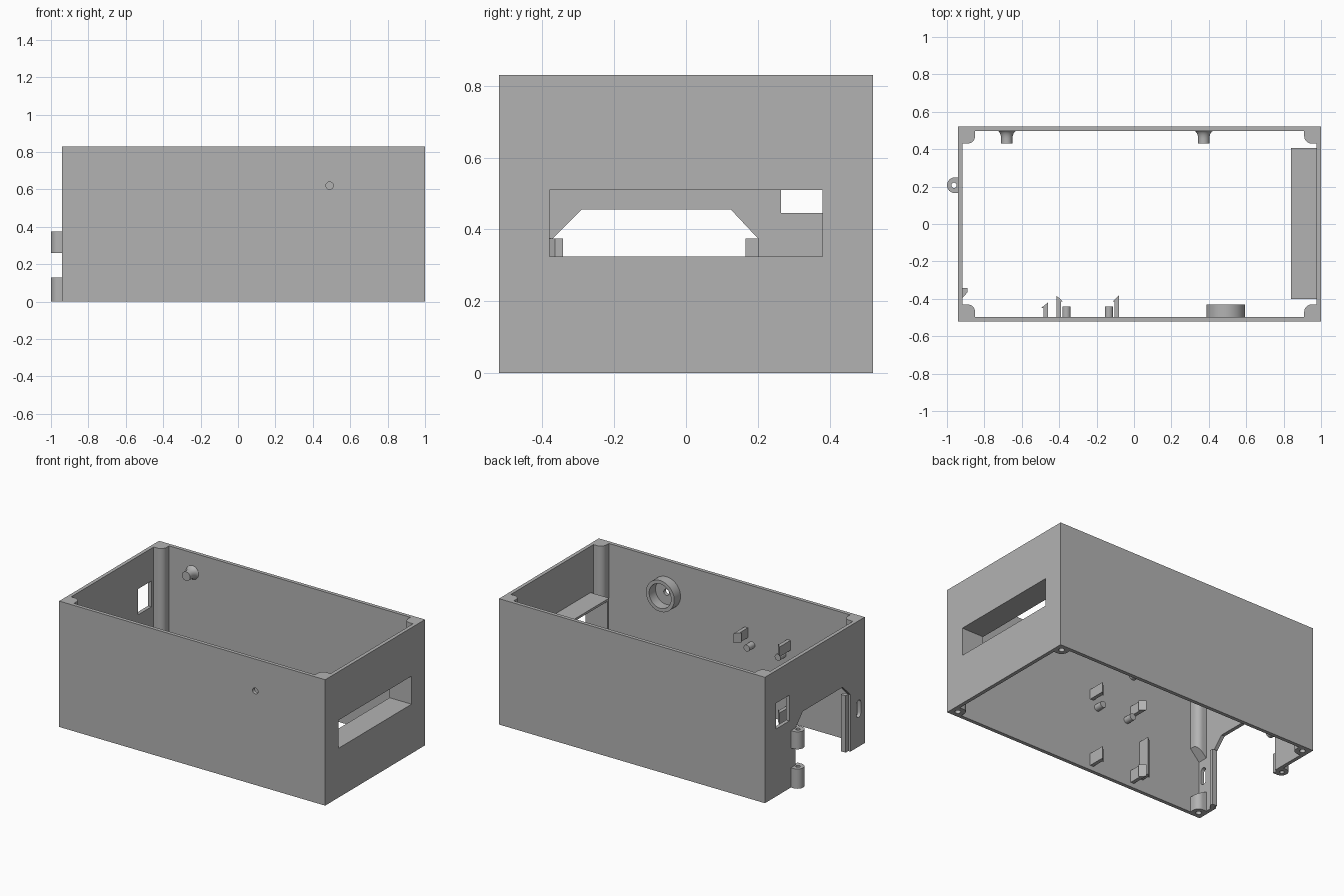
import bpy, bmesh
from math import pi, sin, cos
from mathutils import Vector

cube = bpy.data.objects.get("Cube")
if cube:
    bpy.data.objects.remove(cube, do_unlink=True)

grey = bpy.data.materials.new("plain_grey")
grey.use_nodes = True
grey.diffuse_color = (0.45, 0.45, 0.45, 1)
grey.node_tree.nodes["Principled BSDF"].inputs["Base Color"].default_value = (0.45, 0.45, 0.45, 1)

# Maps a profile point (u, v) at depth w onto the chosen extrusion axis
PLACE = {"x": lambda u, v, w: (w, u, v),
         "y": lambda u, v, w: (u, w, v),
         "z": lambda u, v, w: (u, v, w)}


def finish(name, bm):
    bmesh.ops.recalc_face_normals(bm, faces=bm.faces[:])
    mesh = bpy.data.meshes.new(name)
    bm.to_mesh(mesh)
    bm.free()
    mesh.materials.append(grey)
    obj = bpy.data.objects.new(name, mesh)
    bpy.context.collection.objects.link(obj)
    return obj


def prism(name, pts, axis, a, b):
    bm = bmesh.new()
    low = [bm.verts.new(PLACE[axis](u, v, a)) for u, v in pts]
    high = [bm.verts.new(PLACE[axis](u, v, b)) for u, v in pts]
    bm.faces.new(low)
    bm.faces.new(high)
    for i in range(len(pts)):
        j = (i + 1) % len(pts)
        bm.faces.new((low[i], low[j], high[j], high[i]))
    return finish(name, bm)


def rect(u0, u1, v0, v1):
    return [(u0, v0), (u1, v0), (u1, v1), (u0, v1)]


def arc(cu, cv, r, start=0, end=2 * pi, n=32, closed=True):
    steps = n if closed else n - 1
    return [(cu + r * cos(start + (end - start) * i / steps),
             cv + r * sin(start + (end - start) * i / steps)) for i in range(n)]


def cut(obj, cutters):
    for c in cutters:
        c.hide_render = True
        mod = obj.modifiers.new("cut", "BOOLEAN")
        mod.operation = "DIFFERENCE"
        mod.solver = "EXACT"
        mod.object = c
        bpy.context.view_layer.objects.active = obj
        bpy.ops.object.modifier_apply(modifier=mod.name)
        bpy.data.objects.remove(c, do_unlink=True)


def smooth(obj):
    bpy.ops.object.select_all(action="DESELECT")
    obj.select_set(True)
    bpy.context.view_layer.objects.active = obj
    bpy.ops.object.shade_smooth_by_angle(angle=0.6)


X0, X1, Y, TOP, WALL, POST, R = -0.94, 1.0, 0.52, 0.83, 0.024, 0.09, 0.04

# Inside outline of the case, stepping round the four corner posts
inside = []
for sx, sy in ((1, 1), (-1, 1), (-1, -1), (1, -1)):
    cx, cy = (X1 if sx > 0 else X0), sy * Y
    px, py = cx - sx * POST, cy - sy * POST
    wall_x = (cx - sx * WALL, py)
    wall_y = (px, cy - sy * WALL)
    curve = [(px + sx * R * (1 - cos(t)), py + sy * R * (1 - sin(t)))
             for t in [i * pi / 16 for i in range(9)]]
    curve.reverse()          # from the side wall towards the long wall
    corner = [wall_x] + curve + [wall_y]
    if sx * sy < 0:
        corner.reverse()
    inside += corner

# Case shell with posts
case = prism("case_shell", rect(X0, X1, -Y, Y), "z", 0, TOP)
door = [(-0.37, -0.1), (0.2, -0.1), (0.2, 0.375), (0.125, 0.455), (-0.29, 0.455), (-0.37, 0.375)]
latch = (arc(-0.457, 0.285, 0.022, 0, pi, 9, False)
         + arc(-0.457, 0.215, 0.022, pi, 2 * pi, 9, False))
post_gap = [(X0 + WALL, 0.13), (-0.83, 0.09), (-0.83, 0.45), (X0 + WALL, 0.36)]
cutters = [
    prism("inside_cutter", inside, "z", -0.1, 1),
    prism("slot_cutter", rect(-0.38, 0.38, 0.325, 0.51), "x", 0.9, 1.1),
    prism("door_cutter", door, "x", -1.1, -0.84),
    prism("window_cutter", rect(0.265, 0.405, 0.445, 0.615), "x", -1.1, -0.88),
    prism("latch_cutter", latch, "x", -1.1, -0.88),
    prism("post_gap_cutter", post_gap, "y", -Y + WALL, -0.41),
    prism("light_hole_cutter", arc(0.49, 0.62, 0.02), "y", -0.6, -0.45),
]
for x in (X0 + 0.045, X1 - 0.045):
    for y in (-Y + 0.045, Y - 0.045):
        cutters.append(prism("screw_cutter", arc(x, y, 0.018, n=20), "z", -0.1, 0.1))
cut(case, cutters)
smooth(case)

# Open duct behind the side slot
duct = prism("slot_duct", rect(-0.4, 0.405, 0.305, 0.525), "x", 0.84, 0.98)
cut(duct, [prism("duct_cutter", rect(-0.38, 0.38, 0.325, 0.51), "x", 0.7, 1.1)])

# Hinge knuckles beside the doorway
for name, low, high in (("lower_hinge", 0, 0.13), ("upper_hinge", 0.26, 0.375)):
    outline = arc(-0.958, 0.207, 0.042, pi / 2, 3 * pi / 2, 17, False)
    outline += [(X0 + 0.01, 0.165), (X0 + 0.01, 0.249)]
    hinge = prism(name, outline, "z", low, high)
    cut(hinge, [prism("pin_cutter", arc(-0.962, 0.207, 0.014, n=20), "z", -0.1, 1)])
    smooth(hinge)

# Door stop strip
prism("door_stop", [(-0.925, -0.395), (-0.917, -0.395), (-0.89, -0.365),
                    (-0.89, -0.342), (-0.925, -0.342)], "z", 0, 0.375)

# Ring boss round the small front hole
ring = prism("ring_boss", arc(0.49, 0.62, 0.103, n=48), "y", -0.5, -0.43)
cut(ring, [prism("ring_cutter", arc(0.49, 0.62, 0.08, n=48), "y", -0.6, -0.3)])
smooth(ring)


# Flared pegs on the back wall
def flared_peg(name, x, z):
    bm = bmesh.new()
    profile = [(0, 0.43), (0.03, 0.43)]
    profile += [(0.056 - 0.026 * cos(t), 0.455 + 0.045 * sin(t))
                for t in [i * pi / 12 for i in range(7)]]
    profile += [(0, 0.502)]
    verts = [bm.verts.new((x + r, y, z)) for r, y in profile]
    edges = [bm.edges.new(pair) for pair in zip(verts, verts[1:])]
    bmesh.ops.spin(bm, geom=verts + edges, cent=Vector((x, 0, z)),
                   axis=Vector((0, 1, 0)), angle=2 * pi, steps=32)
    bmesh.ops.remove_doubles(bm, verts=bm.verts[:], dist=0.0005)
    smooth(finish(name, bm))


flared_peg("upper_peg", -0.68, 0.70)
flared_peg("left_lower_peg", -0.68, 0.06)
flared_peg("right_lower_peg", 0.373, 0.06)

# Board clips and locating pins on the front wall
for side, x, s in (("left", -0.415, 1), ("right", -0.08, -1)):
    clip = [(x, -0.5), (x, -0.382), (x + s * 0.034, -0.415),
            (x + s * 0.024, -0.415), (x + s * 0.024, -0.5)]
    prism(side + "_upper_clip", clip, "z", 0.48, 0.545)
    prism(side + "_lower_clip", clip, "z", 0.03, 0.11)
    pin = prism(side + "_pin", arc(x + s * 0.054, 0.44, 0.022, n=24), "y", -0.5, -0.44)
    smooth(pin)

# Tall hooked strip near the doorway
prism("latch_strip", [(-0.46, -0.5), (-0.46, -0.42), (-0.498, -0.45),
                      (-0.484, -0.45), (-0.484, -0.5)], "z", 0.08, 0.33)
